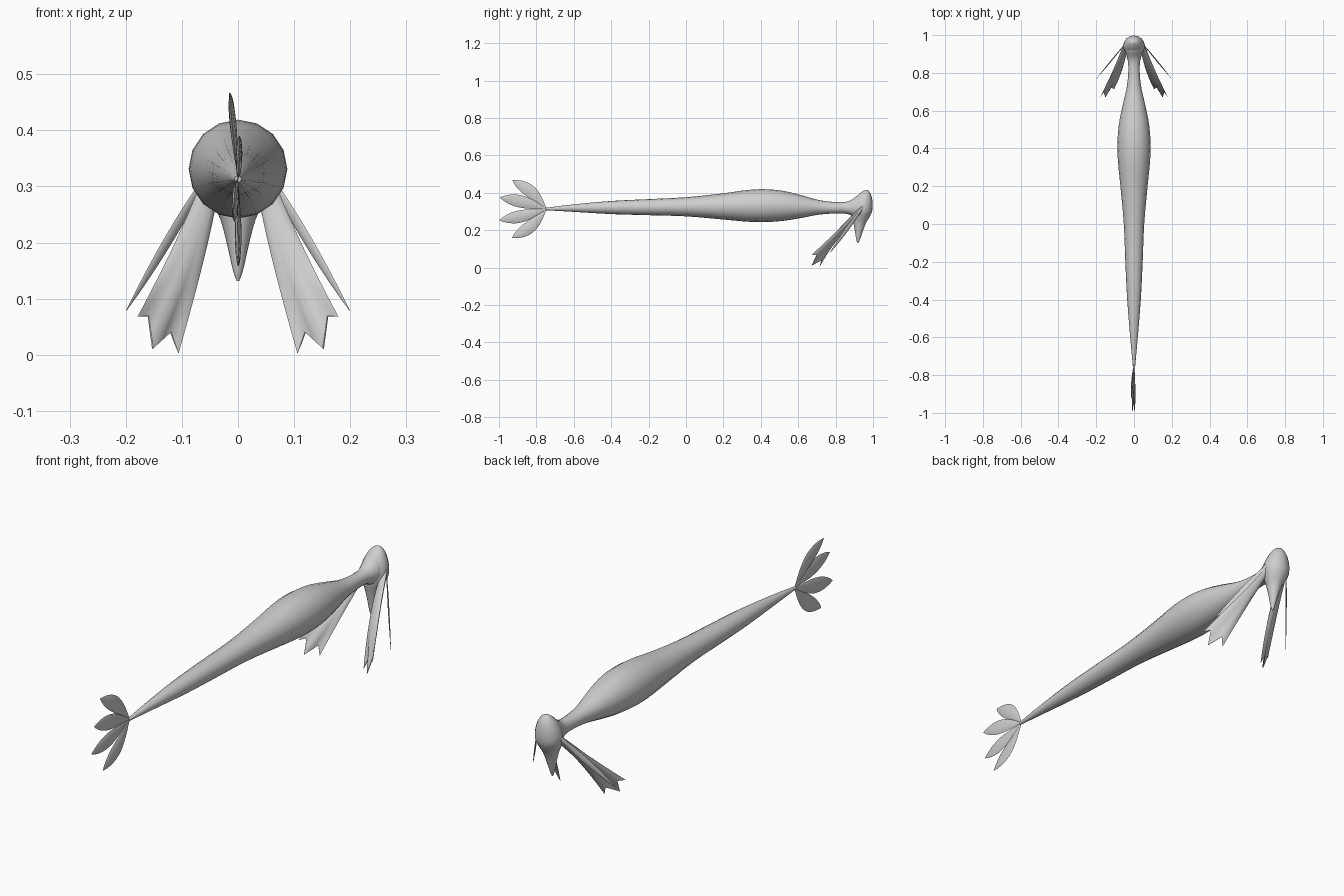
import bpy, bmesh, math
from mathutils import Vector

if "Cube" in bpy.data.objects:
    bpy.data.objects.remove(bpy.data.objects["Cube"])


def material(name, v):
    m = bpy.data.materials.new(name)
    m.diffuse_color = (v, v, v, 1)
    m.use_nodes = True
    m.node_tree.nodes["Principled BSDF"].inputs["Base Color"].default_value = m.diffuse_color
    return m


SKIN = material("pale grey", 0.62)
DARK = material("dark grey", 0.08)


def finish(name, bm, mat=SKIN, angle=50):
    bmesh.ops.remove_doubles(bm, verts=bm.verts, dist=1e-5)
    bmesh.ops.recalc_face_normals(bm, faces=bm.faces)
    me = bpy.data.meshes.new(name)
    bm.to_mesh(me)
    bm.free()
    ob = bpy.data.objects.new(name, me)
    bpy.context.collection.objects.link(ob)
    me.materials.append(mat)
    bpy.ops.object.select_all(action='DESELECT')
    ob.select_set(True)
    bpy.context.view_layer.objects.active = ob
    bpy.ops.object.shade_smooth_by_angle(angle=math.radians(angle))
    return ob


def skin_rings(bm, rings, cap=True):
    rows = [[bm.verts.new(p) for p in r] for r in rings]
    n = len(rows[0])
    for a, b in zip(rows, rows[1:]):
        for i in range(n):
            bm.faces.new((a[i], a[(i + 1) % n], b[(i + 1) % n], b[i]))
    if cap:
        bm.faces.new(rows[0])
        bm.faces.new(rows[-1])


def smooth(stations, steps=3):
    """Catmull-Rom through the stations."""
    s = [Vector(p) for p in stations]
    s = [s[0]] + s + [s[-1]]
    out = []
    for i in range(1, len(s) - 2):
        a, b, c, d = s[i - 1:i + 3]
        for k in range(steps):
            t = k / steps
            out.append(0.5 * (2 * b + (c - a) * t + (2 * a - 5 * b + 4 * c - d) * t * t
                              + (3 * b - a - 3 * c + d) * t ** 3))
    return out + [s[-1]]


def loft(name, stations, along_y, sides=16):
    """Stations: position, centre on the other axis, half width, half depth."""
    rings = []
    for t, c, rx, r in smooth(stations):
        ring = []
        for i in range(sides):
            a = 2 * math.pi * i / sides
            x, o = rx * math.cos(a), c + r * math.sin(a)
            ring.append((x, t, o) if along_y else (x, o, t))
        rings.append(ring)
    bm = bmesh.new()
    skin_rings(bm, rings)
    return finish(name, bm)


def leaf(name, root, tip, normal, half_w, half_t, peak=0.55, bend=0.0):
    """Pointed blade with a lens-shaped cross-section."""
    root, tip, normal = Vector(root), Vector(tip), Vector(normal).normalized()
    side = (tip - root).cross(normal).normalized()
    rings, n = [], 12
    for k in range(n + 1):
        t = k / n
        u = t ** (math.log(0.5) / math.log(peak))
        w = max(math.sin(math.pi * u) ** 0.8 if 0 < u < 1 else 0, 0.03)
        mid = root.lerp(tip, t) + side * bend * math.sin(math.pi * t)
        rings.append([mid + side * half_w * w * math.cos(a) + normal * half_t * w * math.sin(a)
                      for a in (2 * math.pi * i / 8 for i in range(8))])
    bm = bmesh.new()
    skin_rings(bm, rings)
    return finish(name, bm)


# Long tapering body with a narrow neck
loft("body", [(-0.755, 0.313, 0.006, 0.006), (-0.6, 0.318, 0.02, 0.020),
              (-0.4, 0.321, 0.036, 0.035), (-0.2, 0.323, 0.046, 0.043),
              (0.0, 0.325, 0.054, 0.051), (0.2, 0.327, 0.072, 0.070),
              (0.32, 0.330, 0.084, 0.084), (0.42, 0.331, 0.088, 0.088),
              (0.52, 0.330, 0.081, 0.080), (0.62, 0.326, 0.062, 0.060),
              (0.71, 0.322, 0.041, 0.039), (0.79, 0.320, 0.031, 0.031),
              (0.85, 0.320, 0.031, 0.031), (0.885, 0.320, 0.038, 0.042),
              (0.92, 0.322, 0.048, 0.066), (0.95, 0.322, 0.046, 0.066)], True)

# Upright head running down into a pointed chin
loft("head", [(0.416, 0.962, 0.003, 0.003), (0.408, 0.961, 0.020, 0.017),
              (0.385, 0.954, 0.038, 0.037), (0.345, 0.946, 0.054, 0.052),
              (0.305, 0.942, 0.057, 0.054), (0.275, 0.936, 0.047, 0.048),
              (0.24, 0.929, 0.031, 0.034), (0.19, 0.924, 0.018, 0.020),
              (0.15, 0.920, 0.009, 0.010), (0.131, 0.919, 0.002, 0.002)], False)

# Blowhole on the crown
bm = bmesh.new()
bmesh.ops.create_uvsphere(bm, u_segments=12, v_segments=6, radius=0.008)
for v in bm.verts:
    v.co = Vector((v.co.x, 0.94 + v.co.y, 0.4 + v.co.z * 0.5 + v.co.y * 0.6))
finish("blowhole", bm, DARK)


# Flippers: inner to outer edge, with a three-pointed end
ROOTS = (Vector((0.035, 0.93, 0.29)), Vector((0.055, 0.95, 0.335)))
BENDS = (Vector((0.052, 0.82, 0.19)), Vector((0.10, 0.83, 0.215)))
ENDS = [Vector(p) for p in ((0.106, 0.713, 0.002), (0.120, 0.725, 0.040), (0.152, 0.672, 0.011),
                            (0.160, 0.70, 0.069), (0.179, 0.672, 0.068))]


def flipper(name, sx):
    rows, cols = 12, 9

    def point(i, j):
        t, u = i / rows, j / (cols - 1)
        k = min(int(u * 4), 3)
        end = ENDS[k].lerp(ENDS[k + 1], u * 4 - k)
        a, b = ROOTS[0].lerp(ROOTS[1], u), BENDS[0].lerp(BENDS[1], u)
        return a * (1 - t) ** 2 + b * 2 * t * (1 - t) + end * t * t

    rings = []
    for i in range(rows + 1):
        pts = [point(i, j) for j in range(cols)]
        nxt, prv = point(min(i + 1, rows), 4), point(max(i - 1, 0), 4)
        n = (pts[-1] - pts[0]).cross(nxt - prv).normalized()
        thick = 0.011 * (1 - 0.85 * (i / rows) ** 3)
        off = [n * thick * math.sqrt(max(0, 1 - (2 * j / (cols - 1) - 1) ** 2)) for j in range(cols)]
        ring = [p + o for p, o in zip(pts, off)]
        ring += [pts[j] - off[j] for j in range(cols - 2, 0, -1)]
        rings.append([(sx * p.x, p.y, p.z) for p in ring])
    bm = bmesh.new()
    skin_rings(bm, rings, cap=False)
    # close both ends with strips between front and back
    bm.verts.ensure_lookup_table()
    m = 2 * cols - 2
    for base in (0, rows * m):
        v = bm.verts[base:base + m]
        for j in range(cols - 1):
            quad = [v[j], v[j + 1], v[(m - j - 1) % m], v[(m - j) % m]]
            bm.faces.new(list(dict.fromkeys(quad)))
    finish(name, bm)


for sx, label in ((1, "right"), (-1, "left")):
    flipper(label + "_flipper", sx)
    # Thin whisker standing in a vertical plane
    leaf(label + "_whisker", (sx * 0.046, 0.955, 0.335), (sx * 0.2, 0.768, 0.077),
         (sx * 0.78, 0.63, 0), 0.011, 0.003, peak=0.45)

# Tail fan of four leaves
for i, (x, y, z, w) in enumerate(((-0.015, -0.928, 0.467, 0.033), (0.003, -0.995, 0.375, 0.033),
                                  (-0.008, -0.998, 0.253, 0.033), (0.0, -0.93, 0.158, 0.033))):
    leaf("tail_fin_%d" % (i + 1), (0, -0.745, 0.313), (x, y, z),
         (1, 0.04 * (-1) ** i, 0), w, 0.006, peak=0.58, bend=(0.016, 0.006, -0.006, -0.016)[i])
